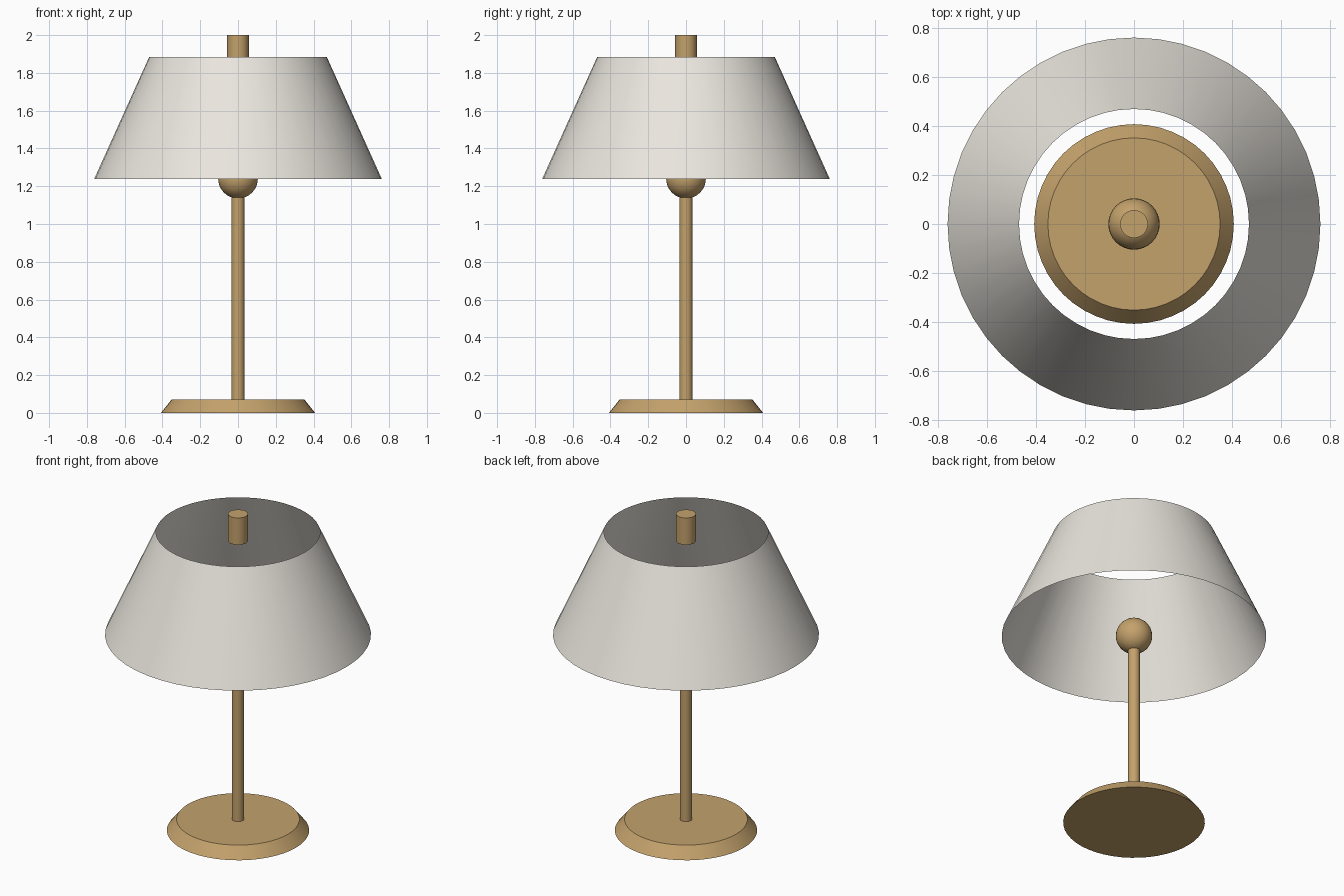
import bpy
import bmesh
import math

if "Cube" in bpy.data.objects:
    bpy.data.objects.remove(bpy.data.objects["Cube"])


def material(name, rgb):
    m = bpy.data.materials.new(name)
    m.diffuse_color = (*rgb, 1.0)
    m.use_nodes = True
    m.node_tree.nodes["Principled BSDF"].inputs["Base Color"].default_value = m.diffuse_color
    return m


def finish(obj, mat):
    obj.data.materials.append(mat)
    bpy.ops.object.select_all(action='DESELECT')
    obj.select_set(True)
    bpy.context.view_layer.objects.active = obj
    bpy.ops.object.shade_smooth_by_angle(angle=math.radians(30))


def cone(name, r_bottom, r_top, z0, z1, mat, sides=48, capped=True):
    """Upright cylinder or truncated cone between two heights."""
    bpy.ops.mesh.primitive_cone_add(
        vertices=sides, radius1=r_bottom, radius2=r_top, depth=z1 - z0,
        end_fill_type='NGON' if capped else 'NOTHING',
        location=(0, 0, (z0 + z1) / 2))
    obj = bpy.context.object
    obj.name = name
    finish(obj, mat)
    return obj


brass = material("brass", (0.55, 0.36, 0.15))
fabric = material("shade_fabric", (0.82, 0.79, 0.73))

# Bevelled foot and slim stem
cone("base", 0.408, 0.352, 0.0, 0.07, brass)
cone("stem", 0.034, 0.034, 0.07, 1.24, brass, sides=32)

# Ball at the head of the stem
bpy.ops.mesh.primitive_uv_sphere_add(segments=32, ring_count=16, radius=0.105,
                                     location=(0, 0, 1.24))
ball = bpy.context.object
ball.name = "ball_joint"
finish(ball, brass)

# Thin open shade
cone("lamp_shade", 0.762, 0.47, 1.237, 1.885, fabric, capped=False)

# Finial above the shade opening
cone("finial", 0.057, 0.057, 1.83, 2.0, brass, sides=32)
